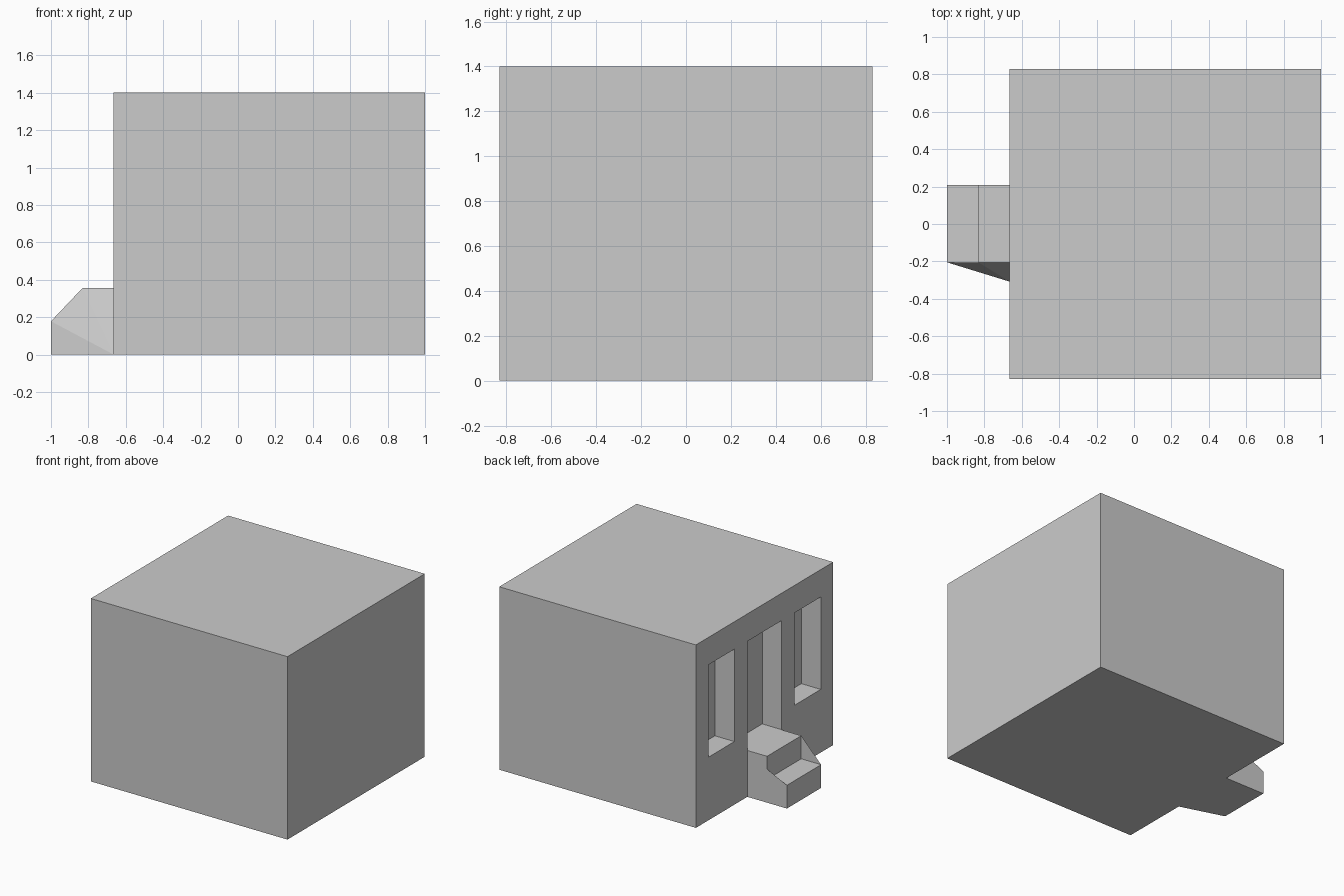
import bpy

if "Cube" in bpy.data.objects:
    bpy.data.objects.remove(bpy.data.objects["Cube"])

WALL_X, HALF_Y, HEIGHT = -0.665, 0.83, 1.4
DEPTH, TOP, FLOOR = 0.165, 1.19, 0.355


def make_object(name, verts, faces):
    mesh = bpy.data.meshes.new(name)
    mesh.from_pydata(verts, [], faces)
    obj = bpy.data.objects.new(name, mesh)
    bpy.context.collection.objects.link(obj)
    return obj


def box(name, lo, hi):
    bpy.ops.mesh.primitive_cube_add(size=1)
    obj = bpy.context.object
    obj.name = name
    obj.location = [(a + b) / 2 for a, b in zip(lo, hi)]
    obj.scale = [b - a for a, b in zip(lo, hi)]
    bpy.ops.object.transform_apply(location=True, rotation=False, scale=True)
    return obj


# Main block
house = box("house_block", (WALL_X, -HALF_Y, 0), (1, HALF_Y, HEIGHT))

# Recessed doorway and the two windows beside it
openings = {
    "doorway_cutter": (-0.208, 0.208, FLOOR),
    "back_window_cutter": (0.365, 0.68, 0.483),
    "front_window_cutter": (-0.68, -0.365, 0.483),
}
for name, (y0, y1, z0) in openings.items():
    cutter = box(name, (WALL_X - 0.1, y0, z0), (WALL_X + DEPTH, y1, TOP))
    cutter.hide_render = True
    cutter.hide_set(True)
    mod = house.modifiers.new(name, 'BOOLEAN')
    mod.operation = 'DIFFERENCE'
    mod.solver = 'EXACT'
    mod.object = cutter

# Entrance steps: tread and riser between two side walls, one flared at its foot
X0, X1, X2 = -1.0, -0.832, WALL_X
STEP, YB, YF = 0.178, 0.208, -0.205
verts = [
    # back side wall with a low slope
    (X2, YB, 0), (X0, YB, 0), (X0, YB, STEP), (X1, YB, 0.257), (X1, YB, FLOOR), (X2, YB, FLOOR),
    # front side wall with a full slope and flared foot
    (X2, -0.308, 0), (X0, YF, 0), (X0, YF, STEP), (X1, YF, FLOOR), (X2, YF, FLOOR),
    # inner corner of the tread
    (X1, YB, STEP), (X1, YF, STEP),
]
faces = [
    (0, 1, 2, 3, 4, 5),                              # back side
    (6, 8, 7), (6, 9, 8), (6, 10, 9),                # front side
    (1, 7, 8, 2),                                    # lower riser
    (2, 8, 12, 11),                                  # tread
    (11, 12, 9, 4),                                  # upper riser
    (4, 9, 10, 5),                                   # landing
    (2, 11, 3), (8, 9, 12),                          # inner side triangles
    (0, 6, 7, 1),                                    # underside
]
make_object("entrance_steps", verts, faces)
